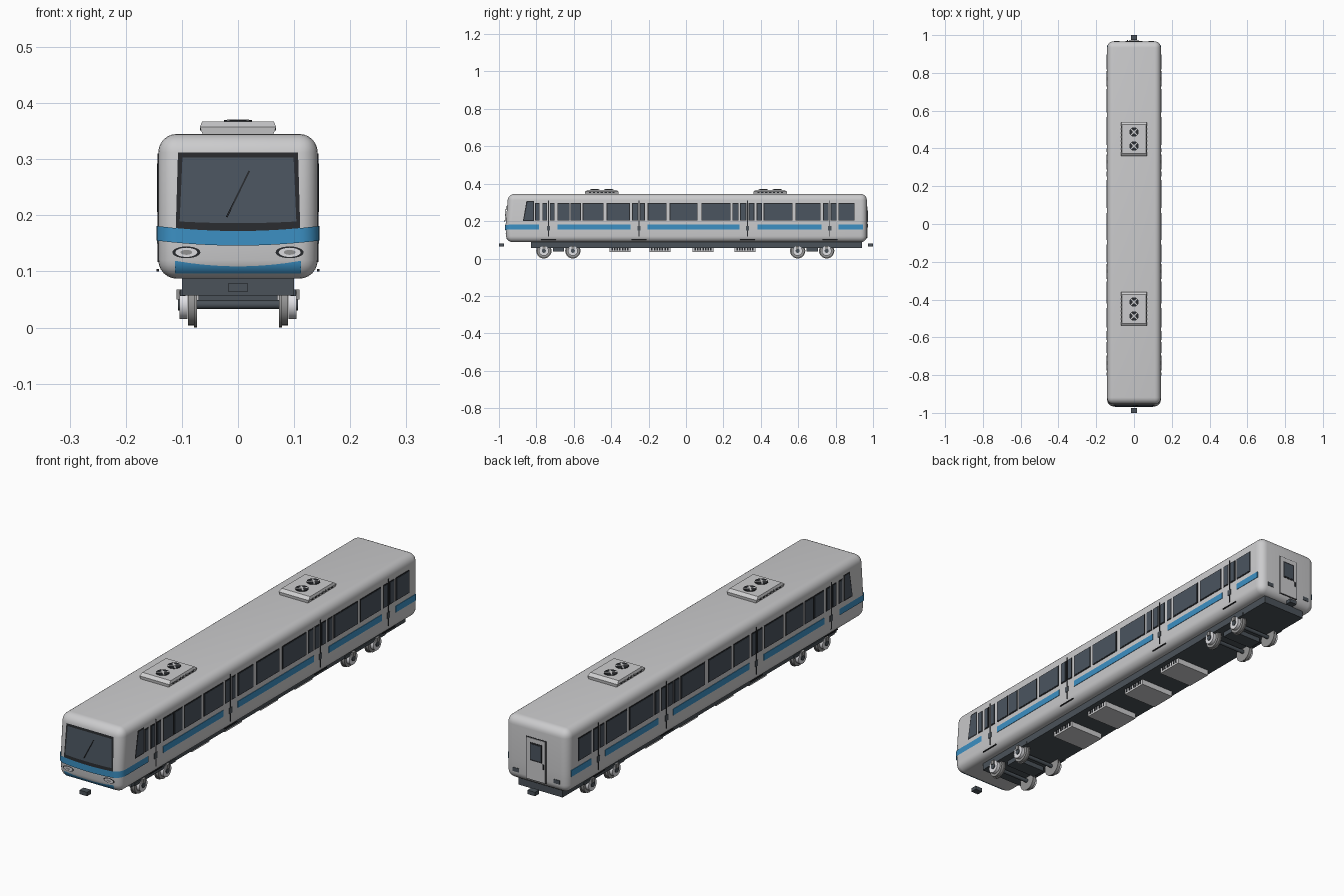
import bpy, bmesh, math
from mathutils import Matrix, Vector

old = bpy.data.objects.get("Cube")
if old:
    bpy.data.objects.remove(old, do_unlink=True)


def material(name, rgb):
    m = bpy.data.materials.new(name)
    m.use_nodes = True
    m.diffuse_color = (*rgb, 1)
    bsdf = next(n for n in m.node_tree.nodes if n.type == 'BSDF_PRINCIPLED')
    bsdf.inputs["Base Color"].default_value = (*rgb, 1)
    return m


SHELL = material("pale grey paint", (0.6, 0.6, 0.61))
BLUE = material("blue stripe", (0.045, 0.28, 0.55))
GLASS = material("dark glass", (0.07, 0.09, 0.115))
BLACK = material("black trim", (0.022, 0.024, 0.028))
FRAME = material("underframe grey", (0.07, 0.085, 0.1))
STEEL = material("wheel steel", (0.3, 0.3, 0.3))
LAMP = material("lamp white", (0.75, 0.75, 0.78))

HALF_W, FRONT, REAR, BOTTOM, TOP, R = 0.142, -0.965, 0.967, 0.087, 0.345, 0.033
KINK = 0.17


def finish(name, bm, mat, smooth=False):
    bmesh.ops.recalc_face_normals(bm, faces=bm.faces[:])
    me = bpy.data.meshes.new(name)
    bm.to_mesh(me)
    bm.free()
    me.materials.append(mat)
    ob = bpy.data.objects.new(name, me)
    bpy.context.scene.collection.objects.link(ob)
    if smooth:
        bpy.ops.object.select_all(action='DESELECT')
        ob.select_set(True)
        bpy.context.view_layer.objects.active = ob
        bpy.ops.object.shade_smooth_by_angle(angle=math.radians(40))
    return ob


def boxes(name, mat, items):
    """One object from (x0, x1, y0, y1, z0, z1) boxes."""
    bm = bmesh.new()
    for x0, x1, y0, y1, z0, z1 in items:
        mid = Vector((x0 + x1, y0 + y1, z0 + z1)) / 2
        size = (abs(x1 - x0), abs(y1 - y0), abs(z1 - z0), 1)
        bmesh.ops.create_cube(bm, size=1, matrix=Matrix.Translation(mid) @ Matrix.Diagonal(size))
    return finish(name, bm, mat)


def sides(name, mat, spans, z0, z1, out):
    """Thin plates on both flanks."""
    return boxes(name, mat, [(s * (HALF_W - 0.001), s * (HALF_W + out), a, b, z0, z1)
                             for s in (1, -1) for a, b in spans])


def discs(name, mat, items, axis='Z', seg=28):
    """Cylinders as (centre, radius, length) along an axis."""
    bm = bmesh.new()
    turn = Matrix.Rotation(math.pi / 2, 4, 'Y') if axis == 'X' else Matrix()
    for c, r, length in items:
        bmesh.ops.create_cone(bm, cap_ends=True, segments=seg, radius1=r, radius2=r, depth=length,
                              matrix=Matrix.Translation(c) @ turn)
    return finish(name, bm, mat, True)


def nose_y(z):
    return FRONT + ((z - KINK) * 0.08 if z > KINK else (KINK - z) * 0.06)


def front_y(x, z):
    """Front surface of the shell, including its rounded edges."""
    dx = max(0, abs(x) - HALF_W + R)
    dz = max(0, BOTTOM + R - z)
    return nose_y(z) + R - math.sqrt(max(0, R * R - dx * dx - dz * dz))


def strip(name, mat, rows):
    """Surface through rows of points."""
    bm = bmesh.new()
    grid = [[bm.verts.new(p) for p in row] for row in rows]
    for a, b in zip(grid, grid[1:]):
        for i in range(len(a) - 1):
            bm.faces.new((a[i], a[i + 1], b[i + 1], b[i]))
    return finish(name, bm, mat, True)


def front_plate(name, mat, half, low, high, out, flare=0.0, nx=16, nz=8):
    rows = []
    for j in range(nz + 1):
        t = j / nz
        row = []
        for i in range(nx + 1):
            u = 2 * i / nx - 1
            x = u * (half - flare * t)
            z = low(u) * (1 - t) + high(u) * t
            row.append((x, front_y(x, z) - out, z))
        rows.append(row)
    return strip(name, mat, rows)


# Body shell: rounded box with a slightly raked nose
bm = bmesh.new()
bmesh.ops.create_cube(bm, size=1, matrix=Matrix.Translation((0, (FRONT + REAR) / 2, (BOTTOM + TOP) / 2))
                      @ Matrix.Diagonal((2 * HALF_W, REAR - FRONT, TOP - BOTTOM, 1)))
bmesh.ops.bevel(bm, geom=bm.edges[:], offset=R, segments=6, profile=0.5, affect='EDGES')
bmesh.ops.bisect_plane(bm, geom=bm.verts[:] + bm.edges[:] + bm.faces[:],
                       plane_co=(0, 0, KINK), plane_no=(0, 0, 1))
for v in bm.verts:
    if v.co.y < -0.9:
        v.co.y += nose_y(v.co.z) - FRONT
finish("body_shell", bm, SHELL, True)

# Side windows
windows = [(-0.807, -0.782), (-0.768, -0.742), (-0.728, -0.702), (-0.688, -0.622), (-0.618, -0.562),
           (-0.553, -0.44), (-0.425, -0.3), (-0.288, -0.256), (-0.246, -0.22), (-0.205, -0.104),
           (-0.088, 0.062), (0.082, 0.238), (0.248, 0.282), (0.29, 0.323), (0.335, 0.365),
           (0.377, 0.405), (0.415, 0.57), (0.585, 0.72), (0.733, 0.763), (0.773, 0.805), (0.815, 0.902)]
sides("window_frames", BLACK, windows, 0.202, 0.296, 0.0015)
sides("window_glass", GLASS, [(a + 0.004, b - 0.004) for a, b in windows], 0.206, 0.292, 0.0028)

# Slanted cab side windows
for s, tag in ((1, "left"), (-1, "right")):
    for label, mat, x, k in (("frame", BLACK, 0.0015, 0), ("glass", GLASS, 0.0028, 0.006)):
        strip(f"cab_window_{label}_{tag}", mat,
              [[(s * (HALF_W + x), -0.872 + k, 0.2 + k), (s * (HALF_W + x), -0.813 - k, 0.2 + k)],
               [(s * (HALF_W + x), -0.853 + k, 0.308 - k), (s * (HALF_W + x), -0.813 - k, 0.308 - k)]])

# Doors: seam, push button and step bar
doors = (-0.735, -0.251, 0.329, 0.769)
sides("door_seams", BLACK, [(d - 0.002, d + 0.002) for d in doors], 0.117, 0.31, 0.0016)
sides("door_buttons", FRAME, [(d - 0.009, d + 0.009) for d in doors], 0.15, 0.174, 0.002)
sides("door_steps", BLACK, [(d - 0.04, d + 0.04) for d in doors], 0.1, 0.104, 0.003)

# Blue flank stripes and the band wrapped round the nose
sides("side_stripes", BLUE, [(-0.688, -0.298), (-0.205, 0.287), (0.382, 0.725), (0.815, 0.945)],
      0.155, 0.181, 0.002)
out = 0.003
half_path = [(HALF_W + out, -0.785)]
for i in range(9):
    a = i / 8 * math.pi / 2
    half_path.append((HALF_W - R + (R + out) * math.cos(a), FRONT + R - (R + out) * math.sin(a)))
half_path += [(x / 100, FRONT - out) for x in (9, 7, 5, 3, 1)]
path = half_path + [(-x, y) for x, y in reversed(half_path)]
rows = []
for z in (0.155, 0.181):
    rows.append([(x, y, z - 0.009 * (1 - (x / (HALF_W + out)) ** 2)) for x, y in path])
strip("nose_band", BLUE, rows)

# Windscreen, lower bumper panel and wiper
front_plate("windscreen_surround", BLACK, 0.111, lambda u: 0.167 + 0.006 * u * u, lambda u: 0.312, 0.002, 0.004)
front_plate("windscreen_glass", GLASS, 0.104, lambda u: 0.186 + 0.003 * u * u, lambda u: 0.303, 0.004, 0.005)
front_plate("bumper_panel", BLUE, 0.112, lambda u: 0.096, lambda u: 0.109 + 0.01 * u * u, 0.002)
wiper = boxes("wiper", BLACK, [(-0.0015, 0.0015, -0.0015, 0.0015, -0.046, 0.046)])
wiper.location = (0, nose_y(0.238) - 0.005, 0.238)
wiper.rotation_euler = (-0.08, math.radians(26), 0)

# Headlights: concentric ovals that follow the nose
for s, tag in ((1, "left"), (-1, "right")):
    for label, mat, k, out in (("rim", BLACK, 1, 0.002), ("reflector", LAMP, 0.78, 0.0035), ("lens", STEEL, 0.42, 0.005)):
        rows = []
        for rad in (0.02, 0.5, 1):
            row = []
            for i in range(25):
                a = i / 24 * 2 * math.pi
                x = s * 0.092 + 0.025 * k * rad * math.cos(a)
                z = 0.134 + 0.0105 * k * rad * math.sin(a)
                row.append((x, front_y(x, z) - out, z))
            rows.append(row)
        strip(f"headlight_{label}_{tag}", mat, rows)

# Rear gangway door and tail lamps
boxes("rear_door_outline", BLACK, [(-0.045, 0.045, REAR - 0.001, REAR + 0.001, 0.108, 0.282)])
boxes("rear_door", SHELL, [(-0.042, 0.042, REAR, REAR + 0.003, 0.11, 0.279)])
boxes("rear_window_frame", BLACK, [(-0.027, 0.027, REAR, REAR + 0.004, 0.188, 0.262)])
boxes("rear_window", GLASS, [(-0.022, 0.022, REAR, REAR + 0.005, 0.194, 0.256)])
boxes("rear_door_handle", BLACK, [(-0.036, -0.031, REAR, REAR + 0.006, 0.165, 0.185)])
boxes("tail_lamps", FRAME, [(s * 0.078, s * 0.106, REAR - 0.001, REAR + 0.002, 0.122, 0.138) for s in (1, -1)])

# Roof ventilation units with fans and side slots
for s, tag in ((1, "rear"), (-1, "front")):
    cy = s * 0.45
    bm = bmesh.new()
    loops = [[bm.verts.new((a * hx, cy + b * hy, z)) for a, b in ((-1, -1), (1, -1), (1, 1), (-1, 1))]
             for hx, hy, z in ((0.062, 0.088, 0.342), (0.068, 0.09, 0.357), (0.064, 0.076, 0.367))]
    for lo, hi in zip(loops, loops[1:]):
        for i in range(4):
            bm.faces.new((lo[i], lo[(i + 1) % 4], hi[(i + 1) % 4], hi[i]))
    bm.faces.new(loops[-1])
    bm.faces.new(loops[0])
    finish(f"roof_unit_{tag}", bm, SHELL)
    fans = [(0, s * 0.487, 0.368), (0, s * 0.413, 0.368)]
    discs(f"roof_fans_{tag}", BLACK, [(f, 0.025, 0.003) for f in fans])
    discs(f"fan_hubs_{tag}", SHELL, [(f, 0.007, 0.006) for f in fans])
    for n, f in enumerate(fans):
        for k in range(2):
            bar = boxes(f"fan_bar_{tag}_{n}_{k}", SHELL, [(-0.025, 0.025, -0.003, 0.003, 0, 0.002)])
            bar.location = (0, f[1], 0.3688)
            bar.rotation_euler.z = math.pi / 4 + k * math.pi / 2
    boxes(f"roof_slots_{tag}", BLACK, [(e * 0.06, e * 0.0675, cy + i * 0.021 - 0.006, cy + i * 0.021 + 0.006, 0.351, 0.359)
                                       for e in (1, -1) for i in range(-3, 4)])

# Underframe and equipment boxes
boxes("underframe", FRAME, [(-0.1, 0.1, -0.83, 0.94, 0.057, 0.09)])
gear = (-0.353, -0.14, 0.091, 0.315)
boxes("equipment_boxes", SHELL, [(-0.078, 0.078, y - 0.056, y + 0.056, 0.034, 0.06) for y in gear])
boxes("equipment_vents", BLACK, [(s * 0.077, s * 0.079, y + i * 0.014 - 0.004, y + i * 0.014 + 0.004, 0.042, 0.056)
                                 for y in gear for s in (1, -1) for i in range(-3, 4)])

# Bogies
axles = (-0.76, -0.605, 0.597, 0.752)
ends = [(s, y) for s in (1, -1) for y in axles]
discs("wheel_treads", STEEL, [((s * 0.083, y, 0.041), 0.037, 0.013) for s, y in ends], 'X')
discs("wheel_flanges", STEEL, [((s * 0.0755, y, 0.041), 0.041, 0.005) for s, y in ends], 'X')
discs("wheel_hubs", LAMP, [((s * 0.097, y, 0.041), 0.026, 0.014) for s, y in ends], 'X')
discs("axle_caps", FRAME, [((s * 0.103, y, 0.041), 0.011, 0.008) for s, y in ends], 'X')
discs("axles", FRAME, [((0, y, 0.041), 0.008, 0.16) for y in axles], 'X', 12)
boxes("bogie_beams", FRAME, [(-0.07, 0.07, c - 0.03, c + 0.03, 0.037, 0.06) for c in (-0.682, 0.675)])
boxes("bogie_side_bars", FRAME, [(s * 0.094, s * 0.103, c - 0.13, c + 0.13, 0.056, 0.068)
                                 for s in (1, -1) for c in (-0.682, 0.675)])
boxes("spring_brackets", STEEL, [(s * 0.1, s * 0.11, y - 0.008, y + 0.008, 0.05, 0.068) for s, y in ends])

# Couplers
boxes("couplers", FRAME, [(-0.017, 0.017, s * 0.973, s, 0.063, 0.079) for s in (1, -1)])
